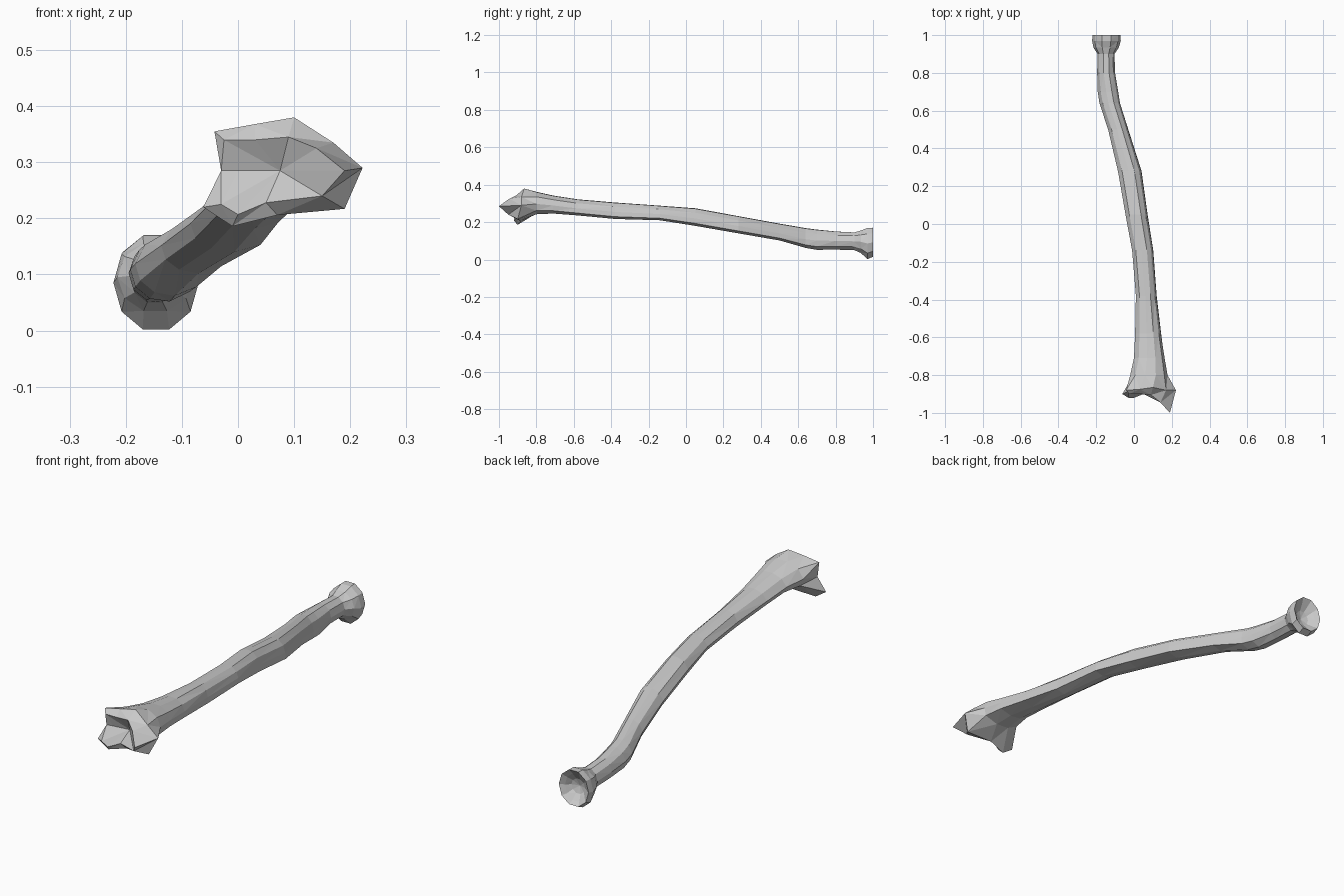
import bpy, bmesh, math

N = 10
# unit outlines, counter-clockwise from the right as seen from the front
ROUND = [(math.cos(2 * math.pi * i / N), math.sin(2 * math.pi * i / N) / 0.951) for i in range(N)]
RIDGED = [(.95, -.15), (.8, .5), (.4, .95), (-.1, 1), (-.65, .75),
          (-1, .1), (-.85, -.45), (-.4, -.85), (.25, -1), (1, -.72)]


def section(y, x0, x1, z0, z1, ridge):
    """Ring fitted to a box, blended from round to ridged."""
    pts = []
    for (a, b), (c, d) in zip(ROUND, RIDGED):
        u, w = a + (c - a) * ridge, b + (d - b) * ridge
        pts.append(((x0 + x1) / 2 + u * (x1 - x0) / 2, y, (z0 + z1) / 2 + w * (z1 - z0) / 2))
    return pts


# shaft stations from head to wrist: y, x range, z range, ridge amount
shaft = [
    (0.90, -.193, -.103, .050, .145, 0),
    (0.80, -.195, -.100, .053, .150, .2),
    (0.70, -.192, -.082, .052, .160, .6),
    (0.64, -.183, -.072, .062, .168, .8),
    (0.50, -.137, -.030, .102, .192, 1),
    (0.28, -.085, .040, .140, .232, 1),
    (0.05, -.045, .072, .180, .274, 1),
    (-0.14, -.010, .102, .210, .288, 1),
    (-0.38, .010, .120, .217, .305, 1),
    (-0.58, .006, .145, .236, .322, .9),
    (-0.71, .000, .165, .246, .342, .7),
    (-0.80, -.020, .180, .242, .362, .5),
]

# round head with a dished face
head = [
    section(0.965, -.178, -.110, .055, .120, 0),
    section(0.985, -.200, -.092, .030, .148, 0),
    section(1.000, -.219, -.072, .015, .170, 0),
    section(0.970, -.222, -.070, .002, .169, 0),
    section(0.935, -.215, -.080, .035, .155, 0),
]

# flared wrist end: outer rim, then the hollow joint face with its pointed tip
rim = [(.222, -.88, .29), (.17, -.88, .335), (.10, -.865, .38), (.03, -.875, .368),
       (-.042, -.88, .355), (-.03, -.885, .285), (-.062, -.90, .22), (-.01, -.90, .186),
       (.07, -.885, .206), (.19, -.90, .217)]
face = [(.19, -1.0, .285), (.14, -.945, .325), (.09, -.905, .345), (.03, -.90, .34),
        (-.025, -.90, .34), (0, -.88, .285), (-.03, -.92, .225), (0, -.92, .207),
        (.05, -.90, .228), (.15, -.95, .24)]

rings = head + [section(*s) for s in shaft] + [rim, face]
bm = bmesh.new()
loops = [[bm.verts.new(p) for p in r] for r in rings]
for a, b in zip(loops, loops[1:]):
    for i in range(N):
        j = (i + 1) % N
        bm.faces.new((a[i], a[j], b[j], b[i]))
for loop, tip in ((loops[0], (-.145, .955, .087)), (loops[-1], (.075, -.87, .285))):
    c = bm.verts.new(tip)
    for i in range(N):
        bm.faces.new((loop[i], loop[(i + 1) % N], c))
bmesh.ops.recalc_face_normals(bm, faces=bm.faces)
bmesh.ops.triangulate(bm, faces=bm.faces)

mesh = bpy.data.meshes.new("forearm_bone")
bm.to_mesh(mesh)
bm.free()
bpy.context.collection.objects.link(bpy.data.objects.new("forearm_bone", mesh))
